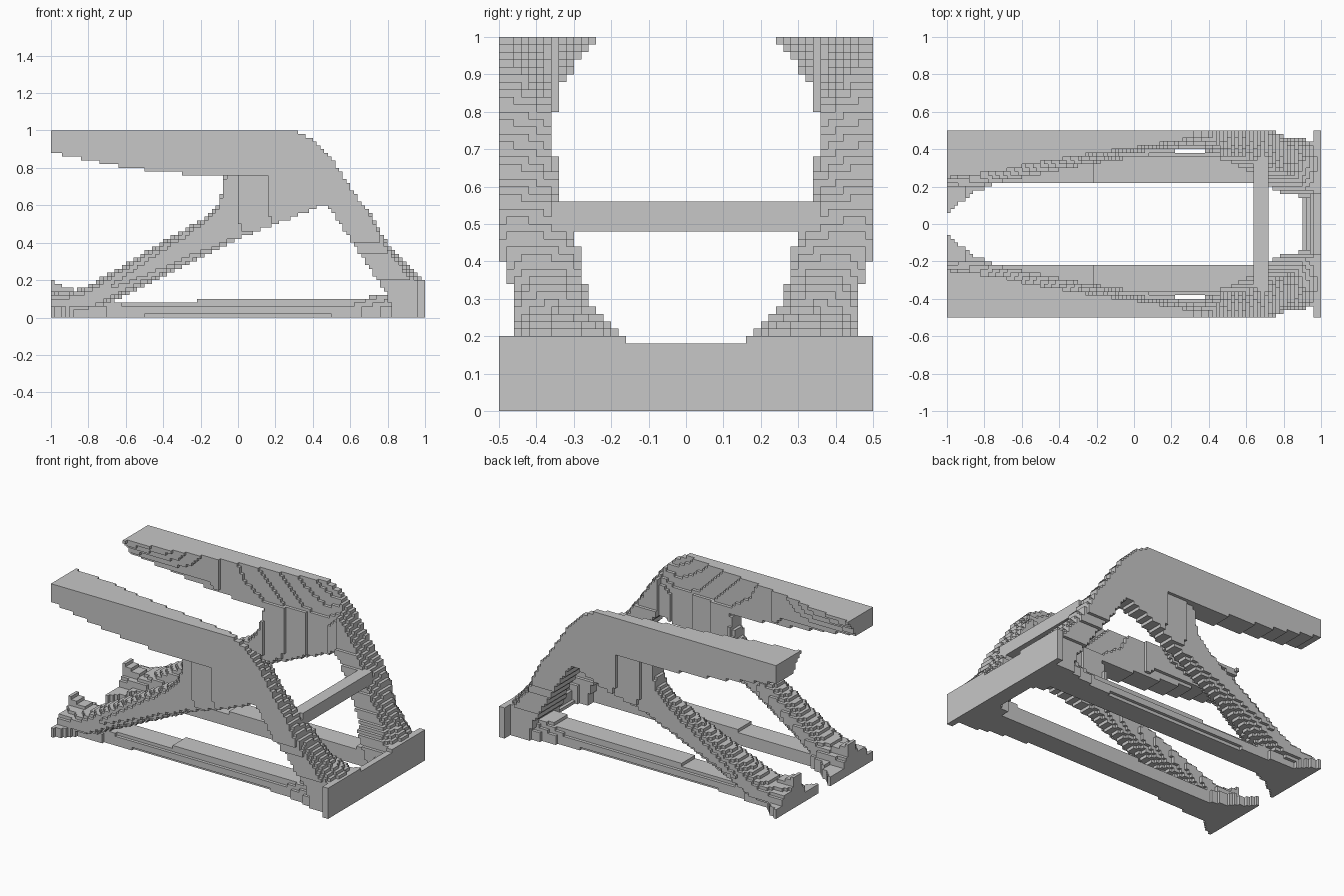
import bpy, bmesh, math

STEP = 0.02            # edge length of one block
NX, NY, NZ = 100, 25, 50   # half model, mirrored across y = 0

cube = bpy.data.objects.get("Cube")
if cube:
    bpy.data.objects.remove(cube, do_unlink=True)

grey = bpy.data.materials.new("plain grey")
grey.use_nodes = True
grey.diffuse_color = (0.57, 0.57, 0.57, 1)
grey.node_tree.nodes["Principled BSDF"].inputs["Base Color"].default_value = (0.57, 0.57, 0.57, 1)


def curve(*points):
    """Return a piecewise linear function through the points."""
    def value(t):
        if t <= points[0][0]:
            return points[0][1]
        for (a, p), (b, q) in zip(points, points[1:]):
            if t <= b:
                return p + (q - p) * (t - a) / (b - a)
        return points[-1][1]
    return value


# Side outline of the beam and leg
frame_top = curve((.3, 1), (.4, .945), (.5, .85), (.6, .7), (.7, .56),
                  (.8, .4), (.9, .28), (1, .19))
frame_bottom = curve((-1, .88), (-.6, .8), (-.3, .77), (.15, .76), (.22, .7),
                     (.26, .62), (.3, .54), (.42, .6), (.48, .6), (.6, .42),
                     (.8, .12), (.83, 0))

# Inner sides of the beam (at its top and lower down) and of the leg
beam_inner_top = curve((-1, .24), (-.7, .28), (-.5, .33), (-.2, .38), (.2, .44), (.4, .48))
beam_inner_low = curve((-1, .42), (-.7, .38), (-.4, .35), (-.1, .36), (.2, .4), (.35, .4), (.45, .37))
leg_inner = curve((.1, .15), (.2, .18), (.25, .22), (.3, .26), (.4, .28), (.5, .31),
                  (.6, .34), (.7, .36), (.85, .36), (1, .42))
leg_outer = curve((.2, .45), (.3, .46), (.38, .48), (.42, .5))
leg_crown = curve((.4, .5), (.65, 1))   # where the ridge lies between the two sides

# Strut outline from the side and from above
strut_top = curve((-1, .13), (-.9, .14), (-.8, .17), (-.17, .54), (-.1, .62), (-.06, .8), (.1, .9))
strut_bottom = curve((-1, 0), (-.75, .04), (-.65, .1), (-.4, .22), (0, .42), (.3, .54), (.45, .6))
strut_inner = curve((-1, .19), (-.9, .19), (-.6, .25), (-.3, .31), (0, .36), (.3, .4))
strut_outer = curve((-.95, .44), (-.4, .46), (-.08, .46), (.25, .5))
strut_squareness = curve((-.3, 2.2), (-.05, 4), (.2, 12))

# Rail outline from above
rail_inner = curve((-1, .05), (-.95, .1), (-.85, .17), (-.75, .21), (-.65, .22),
                   (.84, .22), (.9, .13))
rail_outer = curve((-1, .5), (-.95, .48), (-.87, .41), (-.6, .38), (.6, .38),
                   (.8, .42), (.95, .44))
rail_height = curve((-1, .06), (-.8, .08), (-.22, .08), (-.2, .1), (.68, .1), (.7, .12))


def beam(x, y, z):
    if x > .45 or not frame_bottom(x) < z < frame_top(x):
        return False
    depth = min(1, (1 - z) / .24)
    return y > beam_inner_top(x) * (1 - depth) + beam_inner_low(x) * depth


def leg(x, y, z):
    if x < .45:
        return False
    near, far = leg_inner(z), leg_outer(z)
    ridge = near + (far - near) * leg_crown(z)
    drop = .05 * ((y - ridge) / (ridge - near)) ** 2
    return near < y < far and frame_bottom(x) < z < frame_top(x) - drop


def strut(x, y, z):
    if x > .45:
        return False
    low, high = strut_bottom(x), strut_top(x)
    near, far = strut_inner(x), strut_outer(x)
    u = abs(2 * y - near - far) / (far - near)
    v = abs(2 * z - low - high) / (high - low)
    if u > 1 or v > 1 or z > .8:
        return False
    n = strut_squareness(x)
    return u ** n + v ** n < 1


def rail(x, y, z):
    if z > rail_height(x) or x > .98:
        return False
    rounding = .02 if z < .02 and abs(x) < .5 else max(0, z - .05) * .6
    return rail_inner(x) < y < rail_outer(x) - rounding


def post(x, y, z):
    return x < -.88 and abs(y - .28) < .04 and z < .2 - (x + 1) * .45


def end_plate(x, y, z):
    if z > (.2 if y > .16 else .18):
        return False
    return x > .96 or (y < .44 and x > .9 + .35 * z)


def cross_bar(x, y, z):
    return .64 < x < .72 and .48 < z < .56 and y < .36


parts = {"upper_beams": beam, "rear_legs": leg, "diagonal_struts": strut, "base_rails": rail,
         "front_posts": post, "end_plate": end_plate, "cross_bar": cross_bar}

# Give every block to the first part that contains it
owner = {}
for i in range(NX):
    x = -1 + (i + .5) * STEP
    for j in range(NY):
        y = (j + .5) * STEP
        for k in range(NZ):
            z = (k + .5) * STEP
            for name, inside in parts.items():
                if inside(x, y, z):
                    owner[i, j, k] = name
                    break


def build(name):
    """Make one stepped part from the exposed sides of its blocks."""
    bm = bmesh.new()
    corners = {}

    def corner(c):
        if c not in corners:
            corners[c] = bm.verts.new((-1 + c[0] * STEP, c[1] * STEP, c[2] * STEP))
        return corners[c]

    for cell, part in owner.items():
        if part != name:
            continue
        for axis in range(3):
            for side in (0, 1):
                beside = list(cell)
                beside[axis] += 2 * side - 1
                if tuple(beside) in owner or beside[1] < 0:
                    continue
                ring = []
                for a, b in ((0, 0), (1, 0), (1, 1), (0, 1)):
                    c = list(cell)
                    c[axis] += side
                    c[(axis + 1) % 3] += a
                    c[(axis + 2) % 3] += b
                    ring.append(corner(tuple(c)))
                bm.faces.new(ring if side else ring[::-1])
    mesh = bpy.data.meshes.new(name)
    bm.to_mesh(mesh)
    bm.free()
    mesh.materials.append(grey)
    obj = bpy.data.objects.new(name, mesh)
    bpy.context.collection.objects.link(obj)
    mirror = obj.modifiers.new("Mirror", 'MIRROR')
    mirror.use_axis = (False, True, False)


for part_name in parts:
    build(part_name)
